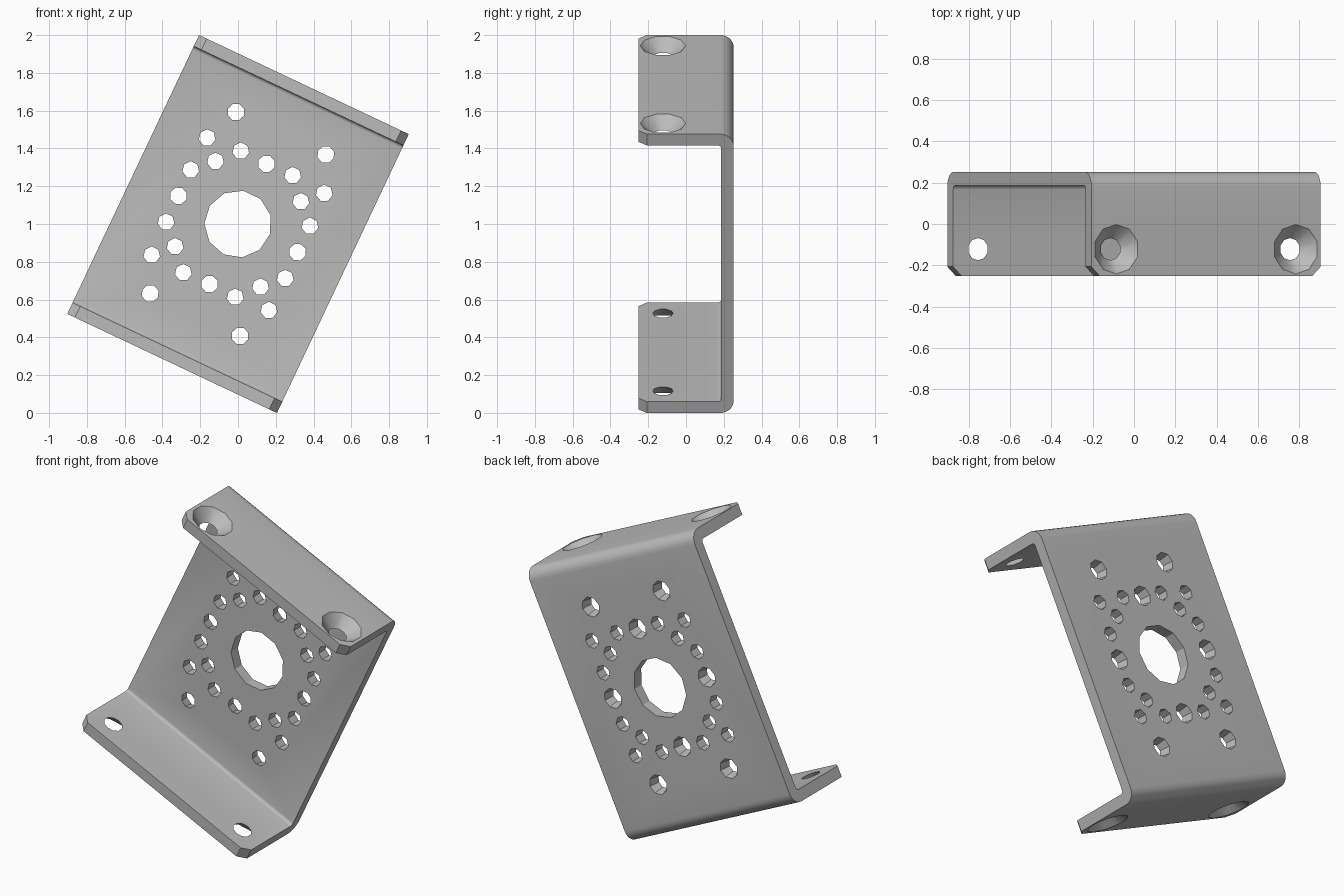
import bpy, bmesh, math
from mathutils import Matrix, Vector

if "Cube" in bpy.data.objects:
    bpy.data.objects.remove(bpy.data.objects["Cube"])

W, H, D, T = 0.614, 0.8165, 0.252, 0.066   # half width, half height, half depth, sheet thickness
R_OUT, R_IN = 0.07, 0.018                  # bend radii
TILT = math.radians(25.3)

metal = bpy.data.materials.new("grey metal")
metal.diffuse_color = (0.5, 0.5, 0.5, 1)
metal.use_nodes = True
metal.node_tree.nodes["Principled BSDF"].inputs["Base Color"].default_value = metal.diffuse_color


def new_object(name, bm):
    bmesh.ops.recalc_face_normals(bm, faces=bm.faces[:])
    me = bpy.data.meshes.new(name)
    bm.to_mesh(me)
    bm.free()
    ob = bpy.data.objects.new(name, me)
    bpy.context.collection.objects.link(ob)
    return ob


def bend(cy, cz, r, n):
    """Quarter arc from +z round to +y."""
    return [(cy + r * math.sin(a), cz + r * math.cos(a))
            for a in (math.pi / 2 * i / n for i in range(n + 1))]


# C-shaped sheet profile (y, z), top half mirrored to the bottom
outer = [(-D, H)] + bend(D - R_OUT, H - R_OUT, R_OUT, 6)
inner = [(-D, H - T)] + bend(D - T - R_IN, H - T - R_IN, R_IN, 3)
profile = outer + [(y, -z) for y, z in reversed(outer)]
profile += [(y, -z) for y, z in inner] + list(reversed(inner))

bm = bmesh.new()
face = bm.faces.new([bm.verts.new((-W, y, z)) for y, z in profile])
ext = bmesh.ops.extrude_face_region(bm, geom=[face])
bmesh.ops.translate(bm, vec=(2 * W, 0, 0),
                    verts=[g for g in ext["geom"] if isinstance(g, bmesh.types.BMVert)])
# Clipped front corners of both flanges
corners = [e for e in bm.edges
           if all(v.co.y < -D + 1e-4 for v in e.verts)
           and abs(e.verts[0].co.x - e.verts[1].co.x) < 1e-4]
bmesh.ops.bevel(bm, geom=corners, offset=0.045, segments=1, affect='EDGES')
bracket = new_object("mounting_bracket", bm)
bracket.data.materials.append(metal)

# Hole cutters
cut = bmesh.new()


def hole(pos, rot, r_in, r_out, sides):
    """Cone through the sheet, r_in on the inner face, r_out on the outer face."""
    e = 0.012
    slope = (r_out - r_in) / T
    bmesh.ops.create_cone(cut, cap_ends=True, segments=sides,
                          radius1=r_in - slope * e, radius2=r_out + slope * e, depth=T + 2 * e,
                          matrix=Matrix.Translation(Vector(pos)) @ rot)


back = Matrix.Rotation(-math.pi / 2, 4, 'X')
py = D - T / 2
hole((0, py, 0), back, 0.178, 0.178, 11)                      # centre bore
for sx in (-1, 1):
    for sz in (-1, 1):
        hole((sx * 0.263, py, sz * 0.531), back, 0.046, 0.06, 8)
        for x, z in ((0.343, 0.343), (0.25, 0.25), (0.152, 0.356), (0.349, 0.153)):
            hole((sx * x, py, sz * z), back, 0.045, 0.045, 7)
        # countersunk flange holes
        flip = Matrix.Rotation(0 if sz > 0 else math.pi, 4, 'X')
        hole((sx * 0.481, -0.122, sz * (H - T / 2)), flip, 0.054, 0.12, 10)
    hole((sx * 0.349, py, 0), back, 0.046, 0.06, 8)
    hole((0, py, sx * 0.352), back, 0.046, 0.06, 8)
cutter = new_object("hole_cutter", cut)
cutter.hide_render = True

mod = bracket.modifiers.new("holes", 'BOOLEAN')
mod.operation = 'DIFFERENCE'
mod.solver = 'EXACT'
mod.object = cutter
bpy.context.view_layer.objects.active = bracket
bracket.select_set(True)
bpy.ops.object.modifier_apply(modifier=mod.name)
bpy.data.objects.remove(cutter)

# Smooth bends, faceted holes, then tilt the bracket
bpy.ops.object.shade_smooth_by_angle(angle=math.radians(31))
bracket.rotation_euler = (0, TILT, 0)
bracket.location = (0, 0, 1)
